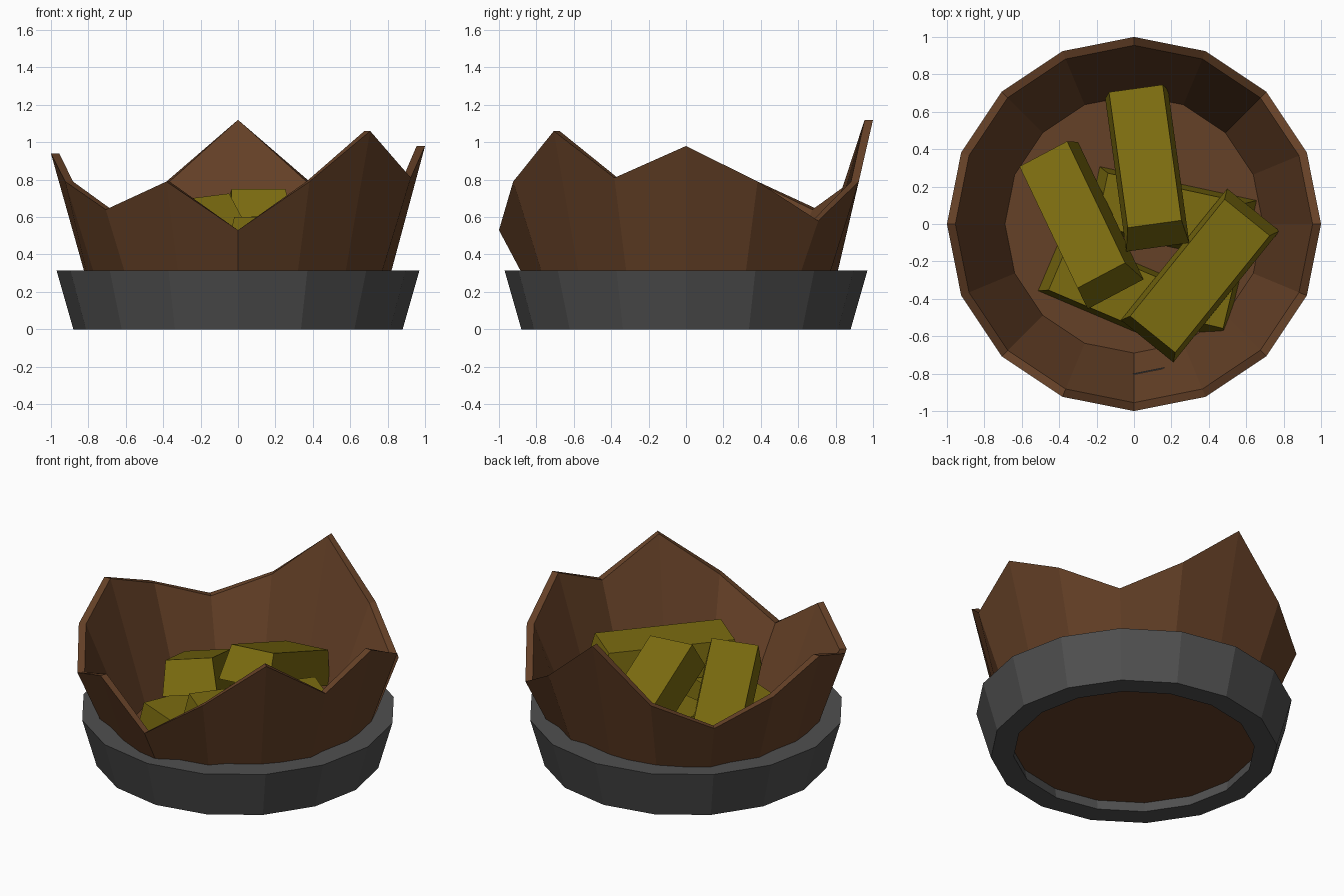
import bpy, bmesh, math
from mathutils import Vector, Matrix

if "Cube" in bpy.data.objects:
    bpy.data.objects.remove(bpy.data.objects["Cube"])

N = 16


def material(name, rgb):
    m = bpy.data.materials.new(name)
    m.diffuse_color = (*rgb, 1)
    m.use_nodes = True
    m.node_tree.nodes["Principled BSDF"].inputs["Base Color"].default_value = m.diffuse_color
    return m


wood = material("brown_wood", (0.13, 0.052, 0.02))
iron = material("dark_iron", (0.08, 0.08, 0.08))
gold = material("dull_gold", (0.2, 0.15, 0.005))


def finish(bm, name, mat):
    bmesh.ops.recalc_face_normals(bm, faces=bm.faces)
    me = bpy.data.meshes.new(name)
    bm.to_mesh(me)
    bm.free()
    ob = bpy.data.objects.new(name, me)
    me.materials.append(mat)
    bpy.context.collection.objects.link(ob)
    return ob


def ring(bm, r, heights):
    return [bm.verts.new((r * math.cos(k * math.tau / N), r * math.sin(k * math.tau / N), heights[k]))
            for k in range(N)]


def bridge(bm, a, b):
    for k in range(N):
        j = (k + 1) % N
        bm.faces.new((a[k], a[j], b[j], b[k]))


# Broken barrel: jagged rim heights, counter-clockwise from +x
rim = [.98, .79, .58, .79, 1.12, .79, .64, .79, .94, .79, .64, .79, .53, .79, 1.06, .81]
bm = bmesh.new()
loops = [ring(bm, .755, [.07] * N), ring(bm, 1.0, rim),
         ring(bm, .955, rim), ring(bm, .69, [.15] * N)]
for a, b in zip(loops, loops[1:]):
    bridge(bm, a, b)
bm.faces.new(loops[0])
bm.faces.new(loops[3])
finish(bm, "broken_barrel", wood)

# Iron hoop around the base
bm = bmesh.new()
loops = [ring(bm, r, [z] * N) for r, z in ((.88, 0), (.97, .315), (.80, .315), (.74, 0))]
for a, b in zip(loops, loops[1:] + loops[:1]):
    bridge(bm, a, b)
finish(bm, "base_hoop", iron)


# Tapered gold bars, placed by the ends of the top face centre line
def ingot(name, start, end, width=.29, height=.22, roll=0):
    p, q = Vector(start), Vector(end)
    axis = (q - p).normalized()
    side = Vector((0, 0, 1)).cross(axis).normalized()
    side = Matrix.Rotation(roll, 3, axis) @ side
    up = axis.cross(side)
    bm = bmesh.new()
    mid, half = (p + q) / 2, (q - p).length / 2
    rows = []
    for drop, grow in ((0, 0), (height, 1)):
        l, w = half + .05 * grow, width / 2 + .025 * grow
        rows.append([bm.verts.new(mid - up * drop + axis * l * i + side * w * j)
                     for i, j in ((-1, -1), (1, -1), (1, 1), (-1, 1))])
    for r in rows:
        bm.faces.new(r)
    for k in range(4):
        j = (k + 1) % 4
        bm.faces.new((rows[0][k], rows[0][j], rows[1][j], rows[1][k]))
    finish(bm, name, gold)


ingot("back_bar", (.01, .725, .47), (.11, 0, .75))
ingot("left_bar", (-.485, .375, .44), (-.175, -.275, .71), roll=.12)
ingot("right_bar", (.605, .035, .61), (.10, -.59, .6), width=.31)
ingot("lower_back_bar", (-.17, .13, .37), (.57, -.03, .37))
ingot("lower_front_bar", (-.40, -.22, .37), (.26, -.5, .37))
ingot("lower_right_bar", (.36, -.53, .36), (.5, .05, .36), width=.24)
